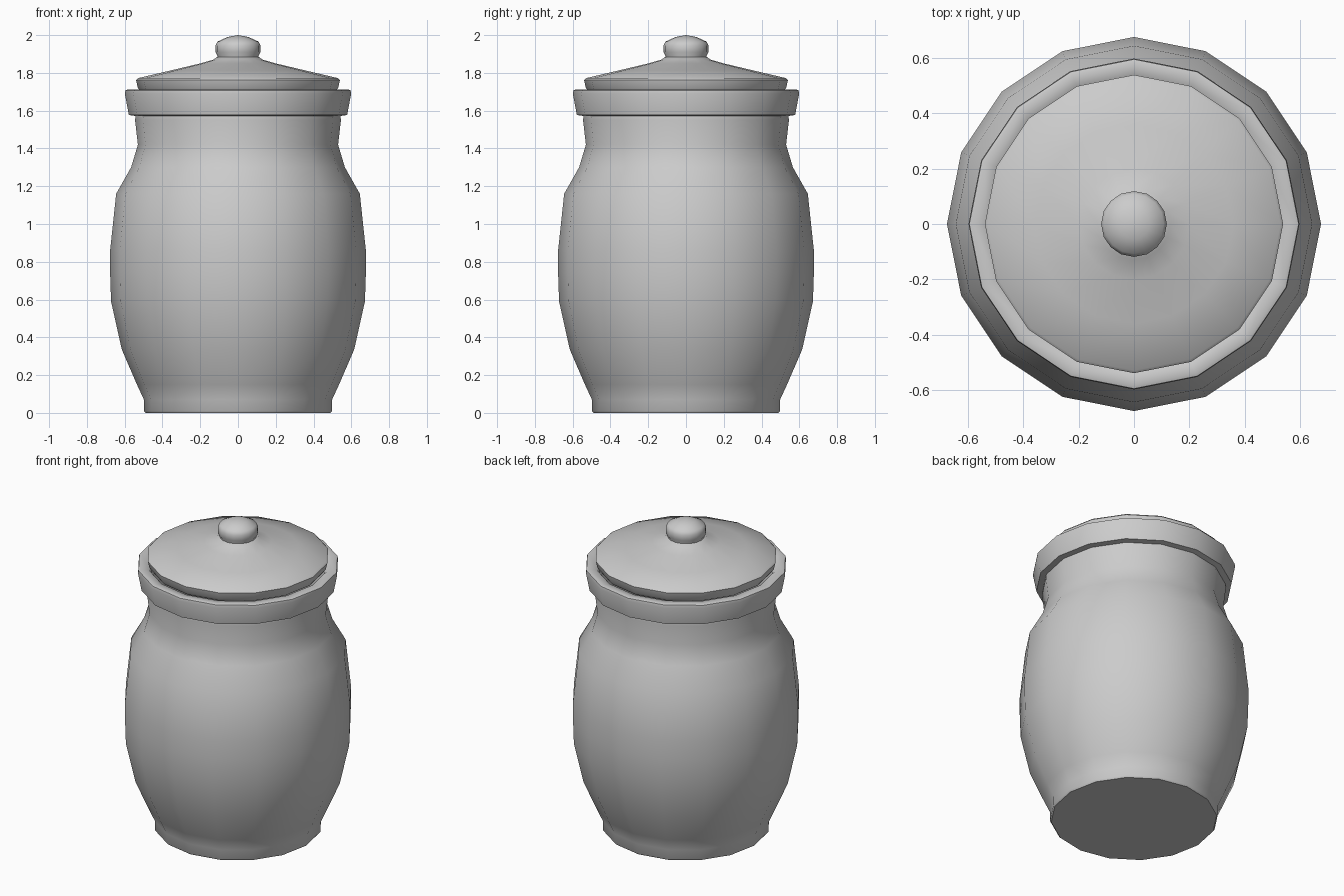
import bpy
import bmesh
import math

SIDES = 16

cube = bpy.data.objects.get("Cube")
if cube:
    bpy.data.objects.remove(cube, do_unlink=True)

glaze = bpy.data.materials.new("pale grey ceramic")
glaze.use_nodes = True
grey = (0.6, 0.6, 0.6, 1)
glaze.diffuse_color = grey
glaze.node_tree.nodes["Principled BSDF"].inputs["Base Color"].default_value = grey


def lathe(name, profile, sharp_angle):
    """Spin a (radius, height) profile, listed from outer bottom upward, around z."""
    bm = bmesh.new()
    verts = [bm.verts.new((r, 0, z)) for r, z in profile]
    edges = [bm.edges.new(pair) for pair in zip(verts, verts[1:])]
    bmesh.ops.spin(bm, geom=verts + edges, cent=(0, 0, 0), axis=(0, 0, 1),
                   angle=math.tau, steps=SIDES, use_duplicate=False)
    bmesh.ops.remove_doubles(bm, verts=bm.verts, dist=0.0005)
    bmesh.ops.recalc_face_normals(bm, faces=bm.faces)
    mesh = bpy.data.meshes.new(name)
    bm.to_mesh(mesh)
    bm.free()
    obj = bpy.data.objects.new(name, mesh)
    bpy.context.collection.objects.link(obj)
    mesh.materials.append(glaze)
    bpy.ops.object.select_all(action="DESELECT")
    obj.select_set(True)
    bpy.context.view_layer.objects.active = obj
    bpy.ops.object.shade_smooth_by_angle(angle=math.radians(sharp_angle))
    return obj


# Jar: foot, belly, neck and collar, then the hollow inside
lathe("jar_body", [
    (0, 0), (0.49, 0), (0.498, 0.01), (0.498, 0.07), (0.535, 0.15),
    (0.615, 0.335), (0.672, 0.59), (0.677, 0.74), (0.677, 0.86), (0.645, 1.16),
    (0.566, 1.30), (0.53, 1.42), (0.545, 1.55), (0.542, 1.572),
    (0.578, 1.577), (0.599, 1.69), (0.596, 1.708), (0.585, 1.712),
    (0.535, 1.708), (0.52, 1.69), (0.47, 1.42), (0.58, 1.16), (0.61, 0.74),
    (0.55, 0.335), (0.44, 0.07), (0, 0.06),
], 50)

# Lid: flat underside, thin rim and shallow cone
lathe("lid", [
    (0, 1.70), (0.515, 1.70), (0.53, 1.72), (0.54, 1.762), (0.53, 1.772),
    (0.36, 1.812), (0.20, 1.85), (0.13, 1.87), (0.11, 1.885), (0, 1.89),
], 50)

# Knob: short neck and rounded top
lathe("lid_knob", [
    (0, 1.87), (0.108, 1.875), (0.108, 1.89), (0.119, 1.91), (0.119, 1.945),
    (0.108, 1.966), (0.055, 1.99), (0, 2.0),
], 60)
